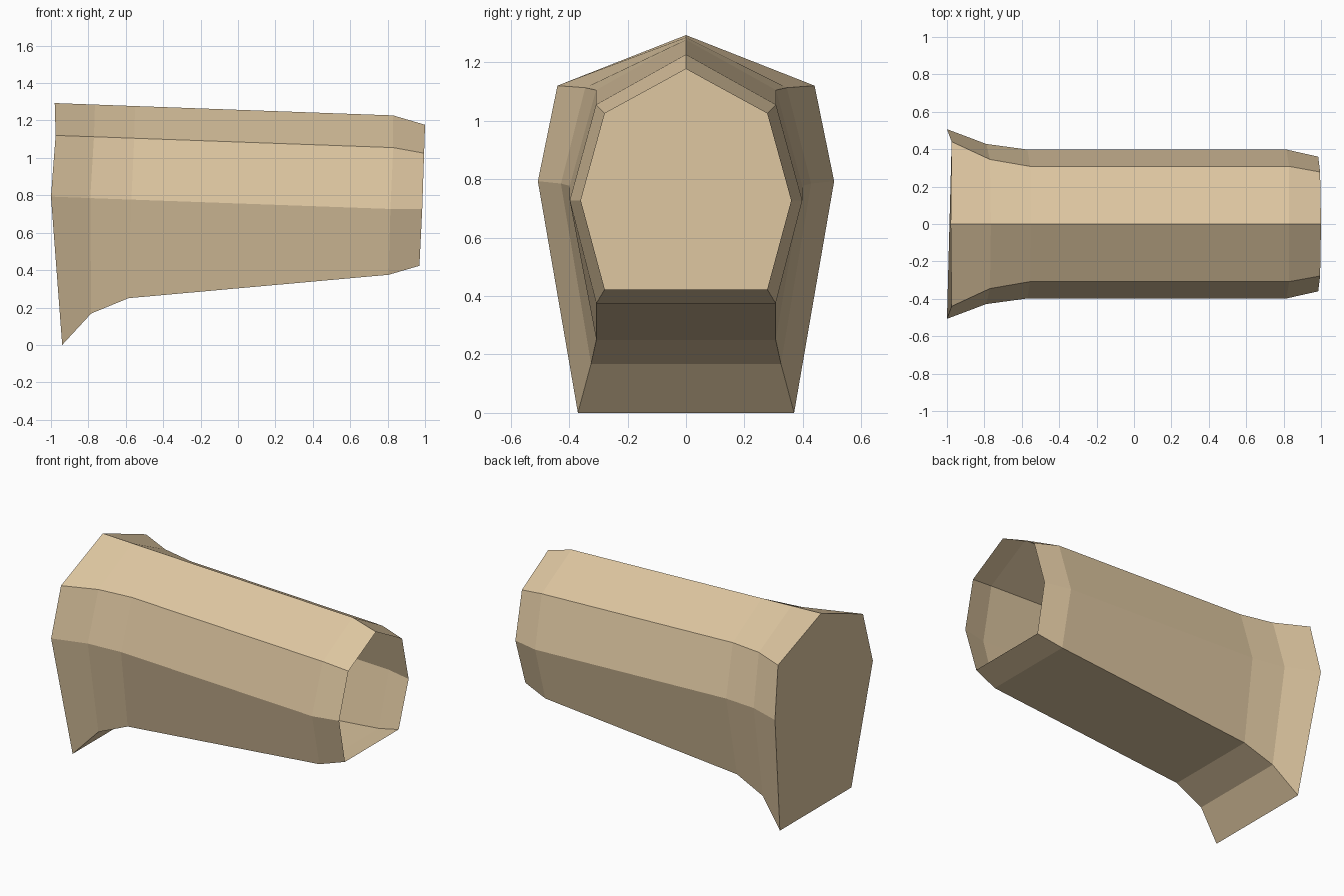
import bpy
import bmesh

# Remove the default cube
cube = bpy.data.objects.get("Cube")
if cube:
    bpy.data.objects.remove(cube, do_unlink=True)

# Plain sand colour
sand = bpy.data.materials.new("sand")
sand.use_nodes = True
colour = (0.72, 0.56, 0.35, 1.0)
sand.diffuse_color = colour
sand.node_tree.nodes["Principled BSDF"].inputs["Base Color"].default_value = colour

# Half sections from flared closed end to open end: ridge, shoulder, waist, base
SECTIONS = [
    [(-0.98, 0, 1.293), (-0.975, 0.44, 1.12), (-1.0, 0.507, 0.793), (-0.94, 0.37, 0.0)],
    [(-0.765, 0, 1.285), (-0.77, 0.345, 1.113), (-0.79, 0.428, 0.785), (-0.785, 0.325, 0.168)],
    [(-0.55, 0, 1.277), (-0.555, 0.308, 1.105), (-0.57, 0.398, 0.777), (-0.585, 0.307, 0.25)],
    [(0.83, 0, 1.227), (0.83, 0.308, 1.055), (0.815, 0.398, 0.727), (0.805, 0.307, 0.375)],
    [(1.0, 0, 1.177), (0.995, 0.278, 1.025), (0.985, 0.36, 0.727), (0.97, 0.278, 0.423)],
]


def ring(bm, half):
    """Mirror a half section into a closed seven-point loop."""
    mirrored = [(x, -y, z) for x, y, z in reversed(half[1:])]
    return [bm.verts.new(p) for p in half + mirrored]


# Seven-sided tube, closed at the flared end and open at the other
bm = bmesh.new()
rings = [ring(bm, half) for half in SECTIONS]
for a, b in zip(rings, rings[1:]):
    for i in range(len(a)):
        j = (i + 1) % len(a)
        bm.faces.new((a[i], b[i], b[j], a[j]))
bm.faces.new(rings[0])
bmesh.ops.recalc_face_normals(bm, faces=bm.faces)
cap = bm.faces[:][-1] if len(bm.faces) else None
if cap.normal.x > 0:
    bmesh.ops.reverse_faces(bm, faces=bm.faces)

mesh = bpy.data.meshes.new("flared_tube")
bm.to_mesh(mesh)
bm.free()
mesh.materials.append(sand)
tube = bpy.data.objects.new("flared_tube", mesh)
bpy.context.collection.objects.link(tube)
